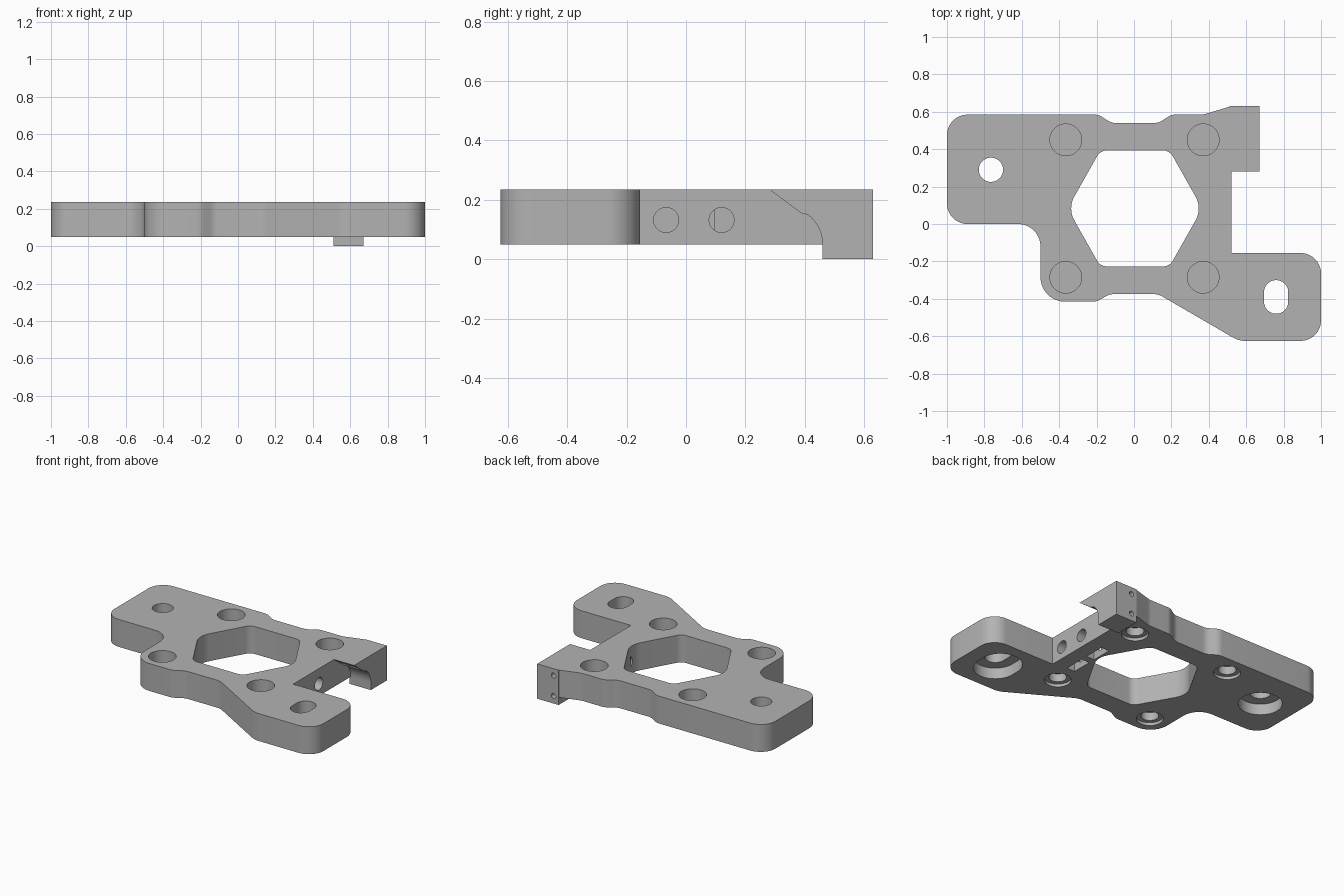
import bpy, bmesh, math
from mathutils import Vector, Matrix

old = bpy.data.objects.get("Cube")
if old:
    bpy.data.objects.remove(old, do_unlink=True)

TOP, BOTTOM = 0.235, 0.05

grey = bpy.data.materials.new("plain grey")
grey.use_nodes = True
grey.diffuse_color = (0.45, 0.45, 0.45, 1)
bsdf = next(n for n in grey.node_tree.nodes if n.type == 'BSDF_PRINCIPLED')
bsdf.inputs["Base Color"].default_value = grey.diffuse_color


def rounded(corners, steps=10):
    """Turn (x, y, radius) corners into a filleted outline."""
    out = []
    for i, (x, y, r) in enumerate(corners):
        p = Vector((x, y))
        if r == 0:
            out.append(p)
            continue
        a = (Vector(corners[i - 1][:2]) - p).normalized()
        b = (Vector(corners[(i + 1) % len(corners)][:2]) - p).normalized()
        half = a.angle(b) / 2
        centre = p + (a + b).normalized() * (r / math.sin(half))
        start = p + a * (r / math.tan(half)) - centre
        end = p + b * (r / math.tan(half)) - centre
        sweep = start.angle_signed(end)
        for k in range(steps + 1):
            out.append(centre + Matrix.Rotation(-sweep * k / steps, 2) @ start)
    return out


def prism(name, outline, low, high, axis='Z'):
    """Extrude an outline: along z from (x, y), along x from (y, z), or along y from (x, z)."""
    place = {'Z': lambda u, v, w: (u, v, w),
             'X': lambda u, v, w: (w, u, v),
             'Y': lambda u, v, w: (u, w, v)}[axis]
    bm = bmesh.new()
    face = bm.faces.new([bm.verts.new(place(u, v, low)) for u, v in outline])
    moved = bmesh.ops.extrude_face_region(bm, geom=[face])
    shift = Vector(place(0, 0, high - low))
    bmesh.ops.translate(bm, vec=shift, verts=[
        g for g in moved["geom"] if isinstance(g, bmesh.types.BMVert)])
    bmesh.ops.recalc_face_normals(bm, faces=bm.faces)
    mesh = bpy.data.meshes.new(name)
    bm.to_mesh(mesh)
    bm.free()
    mesh.materials.append(grey)
    obj = bpy.data.objects.new(name, mesh)
    bpy.context.collection.objects.link(obj)
    return obj


def slot(u, v, r, stretch=0, n=32):
    """Circle outline, optionally stretched into a slot along v."""
    pts = []
    for k in range(n):
        a = 2 * math.pi * (k + 0.5) / n
        pts.append((u + r * math.cos(a),
                    v + r * math.sin(a) + math.copysign(stretch, math.sin(a))))
    return pts


def box(u0, u1, v0, v1):
    return [(u0, v0), (u1, v0), (u1, v1), (u0, v1)]


def combine(target, tool, operation='DIFFERENCE'):
    tool.hide_render = True
    mod = target.modifiers.new(operation.lower(), 'BOOLEAN')
    mod.operation = operation
    mod.solver = 'EXACT'
    mod.object = tool
    bpy.context.view_layer.objects.active = target
    bpy.ops.object.modifier_apply(modifier=mod.name)
    bpy.data.objects.remove(tool, do_unlink=True)


# Main plate with its two mounting ears
plate = prism("bracket_plate", rounded([
    (-1, 0.585, 0.11), (-0.19, 0.585, 0.08), (-0.12, 0.54, 0.08),
    (0.13, 0.54, 0.08), (0.2, 0.585, 0.08), (0.37, 0.585, 0.1),
    (0.52, 0.63, 0), (0.52, -0.155, 0), (1, -0.155, 0.11),
    (1, -0.625, 0.11), (0.56, -0.625, 0.13), (0.13, -0.375, 0.1),
    (-0.13, -0.375, 0.08), (-0.2, -0.415, 0.08), (-0.5, -0.415, 0.13),
    (-0.5, 0, 0.12), (-1, 0, 0.11)]), BOTTOM, TOP)

# Hooked tab at the back corner
hook = [(0.28, TOP)]
hook += [(0.388, 0.155)]
for k in range(9):
    a = math.radians(53 - 53 * k / 8)
    hook.append((0.335 + 0.125 * math.cos(a), 0.05 + 0.125 * math.sin(a)))
hook += [(0.46, 0), (0.63, 0), (0.63, TOP)]
combine(plate, prism("hook_tab", hook, 0.51, 0.67, 'X'), 'UNION')

# Large hexagonal opening
opening = rounded([
    (-0.355, 0.083, 0.13), (-0.18, 0.393, 0.06), (0.19, 0.393, 0.06),
    (0.365, 0.083, 0.13), (0.19, -0.227, 0.06), (-0.18, -0.227, 0.06)])
combine(plate, prism("opening_cutter", opening, -0.2, 0.5))

# Four screw pockets, closed by a thin web between top and bottom
for x in (-0.365, 0.37):
    for y in (0.45, -0.285):
        for r, low, high in ((0.085, 0.14, 0.4), (0.055, 0.03, 0.125), (0.083, 0, 0.07)):
            combine(plate, prism("pocket_cutter", slot(x, y, r), low, high))

# Ear holes, counterbored from below; one is a slot
for x, y, stretch in ((-0.765, 0.29, 0), (0.76, -0.39, 0.025)):
    combine(plate, prism("ear_hole_cutter", slot(x, y, 0.065, stretch), 0, 0.4))
    combine(plate, prism("counterbore_cutter", slot(x, y, 0.135, stretch), 0, 0.125))

# Side screw holes with nut slots open at the bottom
for y in (-0.067, 0.12):
    combine(plate, prism("side_hole_cutter", slot(y, 0.132, 0.042), 0.345, 0.6, 'X'))
    combine(plate, prism("nut_cutter", box(0.36, 0.42, y - 0.07, y + 0.07), 0, 0.2))

# Two small pin holes in the back of the tab
for z in (0.05, 0.188):
    combine(plate, prism("pin_hole_cutter", slot(0.548, z, 0.017, n=16), 0.5, 0.8, 'Y'))

plate.select_set(True)
bpy.context.view_layer.objects.active = plate
bpy.ops.object.shade_smooth_by_angle(angle=math.radians(30))
